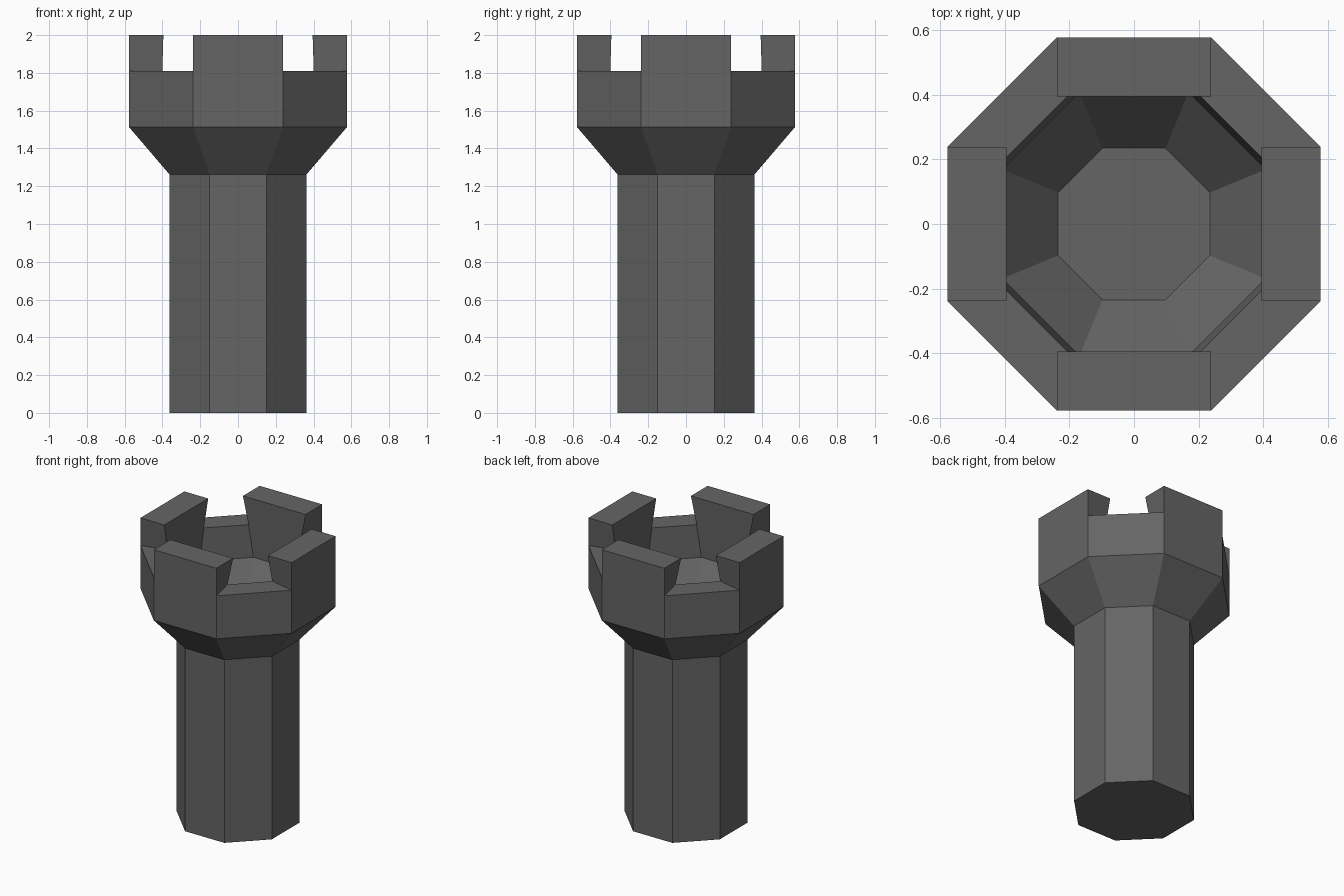
import bpy, bmesh

if "Cube" in bpy.data.objects:
    bpy.data.objects.remove(bpy.data.objects["Cube"])


def octagon(bm, apothem, half, z):
    """Eight vertices; side i runs from vert i to i+1, even sides face +-x / +-y."""
    pts = []
    dx, dy = 1, 0
    for _ in range(4):
        for s in (-half, half):
            pts.append((apothem * dx - s * dy, apothem * dy + s * dx, z))
        dx, dy = -dy, dx
    return [bm.verts.new(p) for p in pts]


# Profile from the foot, over the rim and down into the bowl: apothem, half side, z
profile = [
    (0.363, 0.150, 0.0),
    (0.363, 0.150, 1.263),
    (0.577, 0.239, 1.513),
    (0.577, 0.239, 1.81),   # outer rim
    (0.401, 0.200, 1.81),   # inner rim
    (0.408, 0.169, 1.59),
    (0.235, 0.0975, 1.385),  # bowl floor
]
RIM = 3

bm = bmesh.new()
rings = [octagon(bm, *p) for p in profile]

# Foot and bowl floor
bm.faces.new(rings[0][::-1])
bm.faces.new(rings[-1])

# Walls and the low parts of the rim
for r in range(len(rings) - 1):
    a, b = rings[r], rings[r + 1]
    for i in range(8):
        j = (i + 1) % 8
        if r == RIM and i % 2 == 0:
            continue
        bm.faces.new((a[i], a[j], b[j], b[i]))

# Four battlements rising from the rim
top_out = octagon(bm, 0.577, 0.239, 2.0)
top_in = octagon(bm, 0.395, 0.239, 2.0)
for i in range(0, 8, 2):
    j = i + 1
    low = (rings[RIM][i], rings[RIM][j], rings[RIM + 1][j], rings[RIM + 1][i])
    high = (top_out[i], top_out[j], top_in[j], top_in[i])
    bm.faces.new(high)
    for k in range(4):
        n = (k + 1) % 4
        bm.faces.new((low[k], low[n], high[n], high[k]))

bmesh.ops.recalc_face_normals(bm, faces=bm.faces)
mesh = bpy.data.meshes.new("watchtower")
bm.to_mesh(mesh)
bm.free()

tower = bpy.data.objects.new("watchtower", mesh)
bpy.context.collection.objects.link(tower)

# Dark grey stone
stone = bpy.data.materials.new("dark_stone")
stone.diffuse_color = (0.13, 0.13, 0.13, 1)
stone.use_nodes = True
stone.node_tree.nodes["Principled BSDF"].inputs["Base Color"].default_value = stone.diffuse_color
mesh.materials.append(stone)
